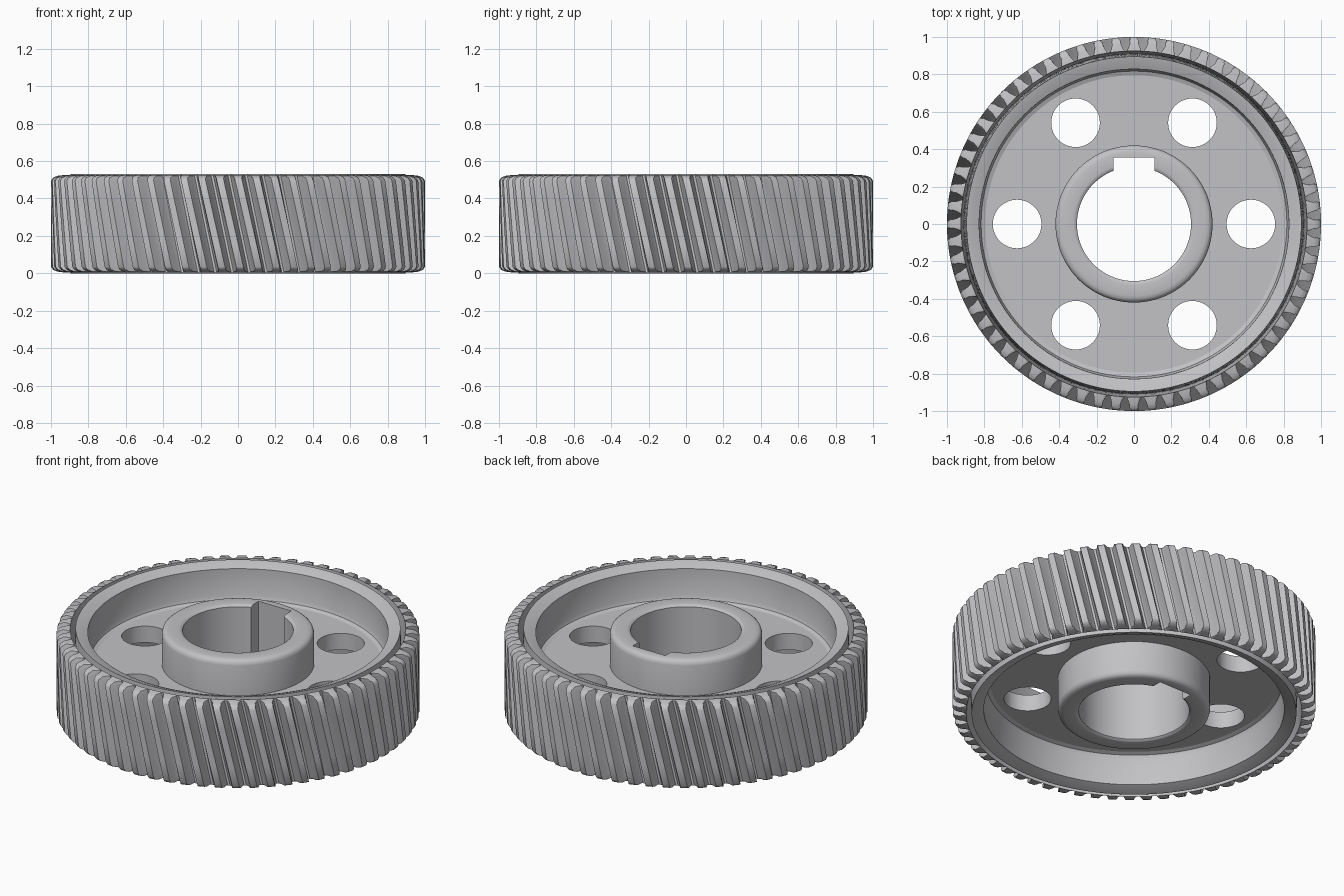
import bpy, bmesh, math
from math import sin, cos, pi, tau

if "Cube" in bpy.data.objects:
    bpy.data.objects.remove(bpy.data.objects["Cube"])

HEIGHT = 0.53
TEETH = 64
TWIST = -0.12          # helix rotation from bottom to top, in radians
WEB_LOW, WEB_HIGH = 0.215, 0.315

steel = bpy.data.materials.new("grey steel")
steel.diffuse_color = (0.54, 0.54, 0.56, 1)
steel.use_nodes = True
steel.node_tree.nodes["Principled BSDF"].inputs["Base Color"].default_value = steel.diffuse_color


def ring_solid(name, rows):
    """Skin a closed chain of vertex rings into a ring-shaped solid."""
    bm = bmesh.new()
    rings = [[bm.verts.new(p) for p in row] for row in rows]
    n = len(rings[0])
    for k, a in enumerate(rings):
        b = rings[(k + 1) % len(rings)]
        for i in range(n):
            j = (i + 1) % n
            bm.faces.new((a[i], a[j], b[j], b[i]))
    bmesh.ops.recalc_face_normals(bm, faces=bm.faces)
    mesh = bpy.data.meshes.new(name)
    bm.to_mesh(mesh)
    bm.free()
    mesh.materials.append(steel)
    ob = bpy.data.objects.new(name, mesh)
    bpy.context.collection.objects.link(ob)
    return ob


def circle(r, z, n=96, turn=0.0):
    return [(r * cos(tau * i / n + turn), r * sin(tau * i / n + turn), z) for i in range(n)]


def select(ob):
    bpy.ops.object.select_all(action='DESELECT')
    ob.select_set(True)
    bpy.context.view_layer.objects.active = ob


def cut(ob, cutter):
    cutter.hide_render = True
    select(ob)
    mod = ob.modifiers.new("cut", 'BOOLEAN')
    mod.operation = 'DIFFERENCE'
    mod.solver = 'EXACT'
    mod.object = cutter
    bpy.ops.object.modifier_apply(modifier=mod.name)
    bpy.data.objects.remove(cutter)


def smooth(ob, angle=35):
    select(ob)
    bpy.ops.object.shade_smooth_by_angle(angle=math.radians(angle))


def mirrored(half):
    """Complete a lower half profile of (radius, z) with its upper half."""
    return half + [(r, HEIGHT - z) for r, z in reversed(half)]


# Toothed rim: helical teeth with rounded ends around a dished ring
TOOTH = [(0, .925), (.14, .925), (.25, .945), (.33, .985),
         (.38, 1), (.76, 1), (.81, .985), (.89, .945)]
COUNT = TEETH * len(TOOTH)


def tooth_row(z, limit):
    pts = []
    for t in range(TEETH):
        for frac, r in TOOTH:
            a = tau * (t + frac) / TEETH + TWIST * (z / HEIGHT - 0.5)
            r = min(r, limit)
            pts.append((r * cos(a), r * sin(a), z))
    return pts


outer = mirrored([(.925, .004), (.965, .009), (.988, .018), (1.0, .035), (1.0, .15)])
rows = [tooth_row(z, limit) for limit, z in outer]
dish = mirrored([(.895, 0), (.865, .008), (.828, .024), (.826, WEB_LOW - .03),
                 (.817, WEB_LOW - .009), (.795, WEB_LOW)])
for r, z in reversed(dish):
    turn = TWIST * (z / HEIGHT - 0.5)
    rows.insert(0, circle(r, z, COUNT, turn))
rim = ring_solid("toothed_rim", rows)
smooth(rim, 40)

# Web: flat disc with six round lightening holes
web = ring_solid("web", [circle(r, z) for r, z in (
    (.40, WEB_LOW), (.84, WEB_LOW), (.84, WEB_HIGH), (.40, WEB_HIGH))])
for k in range(6):
    a = k * pi / 3
    bpy.ops.mesh.primitive_cylinder_add(vertices=48, radius=.13, depth=.4,
                                        location=(.625 * cos(a), .625 * sin(a), HEIGHT / 2))
    cut(web, bpy.context.object)
smooth(web)

# Hub: tube with rounded ends and a keyway
hub_profile = mirrored([(.305, .012), (.315, .003), (.325, .001), (.385, .001),
                        (.403, .005), (.415, .015), (.42, .033)])
# order the chain around the section: bore bottom, outer wall, bore top
hub = ring_solid("hub", [circle(r, z) for r, z in hub_profile])
bpy.ops.mesh.primitive_cube_add(size=1, location=(0, .255, HEIGHT / 2))
key = bpy.context.object
key.scale = (.22, .20, 1)
bpy.context.view_layer.update()
cut(hub, key)
smooth(hub)
